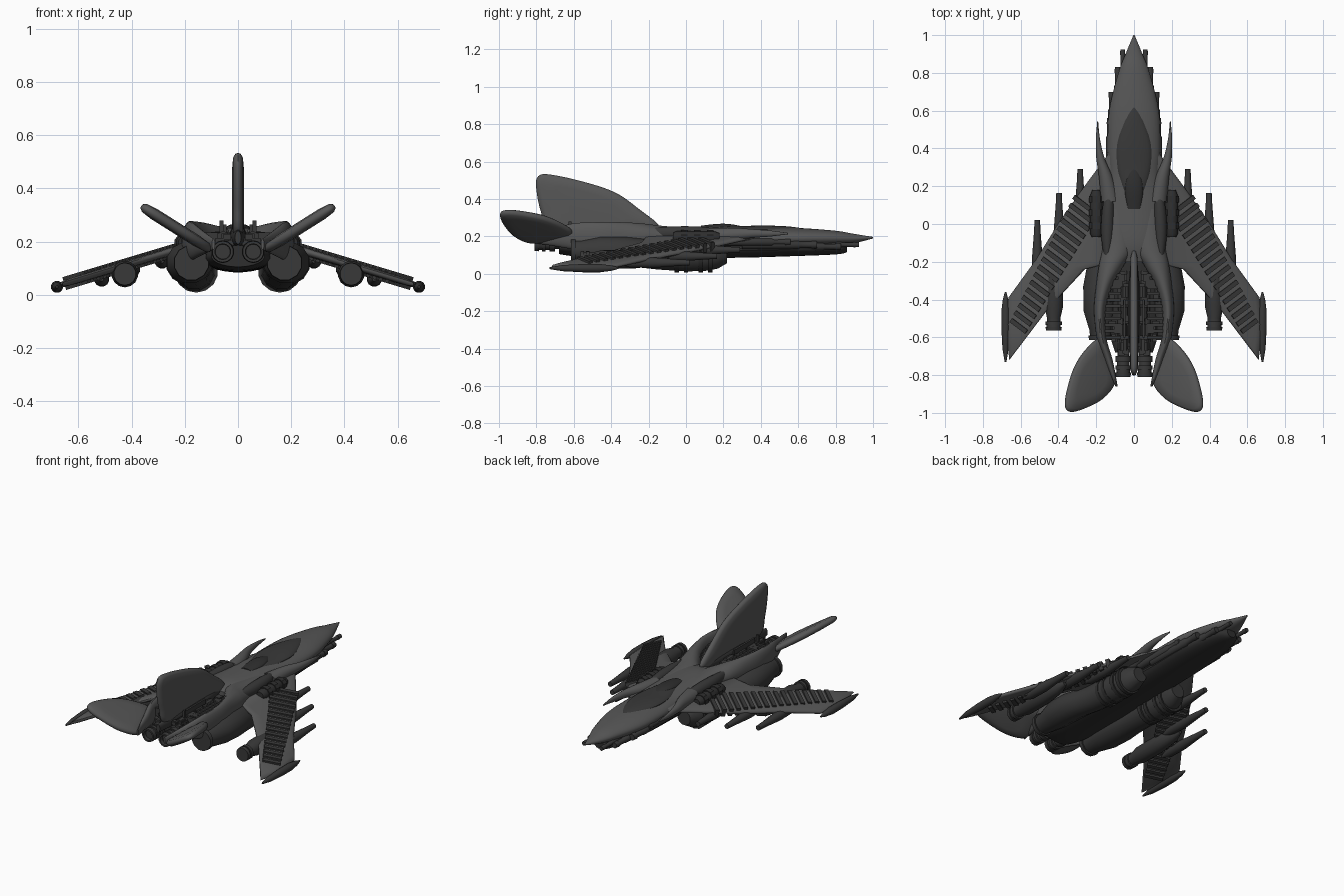
import bpy, bmesh, math, random
from mathutils import Vector, Matrix
random.seed(4)

def mat(name, v):
    m = bpy.data.materials.new(name)
    m.diffuse_color = (v, v, v, 1)
    return m

HULL, DARK, BELLY = mat("hull grey", 0.095), mat("dark grey", 0.040), mat("charcoal", 0.028)

def finish(name, bm, m, mirror=False, angle=35):
    bmesh.ops.recalc_face_normals(bm, faces=bm.faces)
    me = bpy.data.meshes.new(name)
    bm.to_mesh(me)
    bm.free()
    me.materials.append(m)
    me.shade_smooth()
    me.set_sharp_from_angle(angle=math.radians(angle))
    ob = bpy.data.objects.new(name, me)
    bpy.context.collection.objects.link(ob)
    if mirror:
        ob.modifiers.new("mirror", 'MIRROR').use_clip = False
        ob.modifiers["mirror"].use_mirror_merge = False
    return ob

def spline(pts, closed, k=5):
    """Catmull-Rom resampling of a list of tuples."""
    n, out = len(pts), []
    at = lambda i: Vector(pts[i % n] if closed else pts[max(0, min(n - 1, i))])
    for i in range(n if closed else n - 1):
        a, b, c, d = at(i - 1), at(i), at(i + 1), at(i + 2)
        for j in range(k):
            t = j / k
            out.append(0.5 * (2 * b + (c - a) * t + (2 * a - 5 * b + 4 * c - d) * t * t
                              + (3 * b - a - 3 * c + d) * t ** 3))
    return out if closed else out + [Vector(pts[-1])]

def loft_bm(bm, secs, n=24, smooth=True):
    """Elliptical rings along y: (y, centre x, centre z, radius x, radius z)."""
    if smooth:
        secs = spline(secs, False)
    rings = []
    for y, cx, cz, rx, rz in secs:
        rx, rz = max(rx, .002), max(rz, .002)
        rings.append([bm.verts.new((cx + rx * math.cos(a), y, cz + rz * math.sin(a)))
                      for a in (2 * math.pi * (i + .5) / n for i in range(n))])
    for r, s in zip(rings, rings[1:]):
        for i in range(n):
            bm.faces.new((r[i], r[(i + 1) % n], s[(i + 1) % n], s[i]))
    bm.faces.new(rings[0])
    bm.faces.new(rings[-1])

def loft(name, secs, m, mirror=False, n=24, smooth=True):
    bm = bmesh.new()
    loft_bm(bm, secs, n, smooth)
    return finish(name, bm, m, mirror)

def tube(name, prof, x, z, m, mirror=True, n=12):
    return loft(name, [(y, x, z, r, r) for y, r in prof], m, mirror, n, False)

def blade(name, outline, fn, t, m, mirror=False, curved=True):
    """Pillowed plate: outline (u, v), fn maps (u, v, height) to space."""
    pts = spline(outline, True) if curved else [Vector(p) for p in outline]
    c = sum(pts, Vector((0, 0))) / len(pts)
    bm, rings = bmesh.new(), []
    for s, h in ((.6, -1), (.9, -.8), (.985, -.4), (1, 0), (.985, .4), (.9, .8), (.6, 1)):
        rings.append([bm.verts.new(fn(*(c + (p - c) * s), h * t)) for p in pts])
    n = len(pts)
    for r, q in zip(rings, rings[1:]):
        for i in range(n):
            bm.faces.new((r[i], r[(i + 1) % n], q[(i + 1) % n], q[i]))
    bm.faces.new(rings[0])
    bm.faces.new(rings[-1])
    return finish(name, bm, m, mirror, 50)

def box(bm, c, size, rot=Matrix()):
    bmesh.ops.create_cube(bm, size=1, matrix=Matrix.Translation(c) @ rot @ Matrix.Diagonal((*size, 1)))

# Main hull, nose to waist
loft("hull", [(1.0, 0, .193, .003, .004), (.9, 0, .188, .045, .025), (.8, 0, .19, .083, .04),
              (.6, 0, .19, .132, .055), (.4, 0, .19, .14, .058), (.25, 0, .19, .135, .06),
              (.08, 0, .19, .155, .062), (-.1, 0, .19, .15, .062), (-.2, 0, .18, .12, .05)], HULL, n=32)
# Dark belly plate and rear engine bay floor
loft("belly", [(.86, 0, .14, .03, .025), (.8, 0, .138, .075, .035), (.55, 0, .135, .115, .042),
               (.25, 0, .13, .12, .045), (-.2, 0, .135, .13, .05), (-.55, 0, .14, .13, .05),
               (-.68, 0, .145, .1, .04)], BELLY)
# Canopy and the hump behind it
loft("canopy", [(.64, 0, .236, .003, .004), (.55, 0, .236, .05, .017), (.42, 0, .234, .09, .024),
                (.3, 0, .234, .088, .022), (.18, 0, .236, .06, .022), (.08, 0, .24, .03, .012)], DARK)
loft("canopy_hump", [(.32, 0, .246, .003, .003), (.24, 0, .247, .04, .018), (.17, 0, .246, .048, .021),
                     (.08, 0, .245, .035, .012)], BELLY)
# Dark flank panels beside the waist
loft("flank_panel", [(.2, .125, .215, .004, .01), (.1, .135, .217, .03, .033), (-.05, .14, .217, .034, .037),
                     (-.19, .14, .215, .018, .03)], DARK, True)
# Shoulder horns sweeping forward
loft("shoulder_horn", [(.545, .192, .215, .002, .004), (.45, .191, .215, .011, .016), (.35, .178, .215, .022, .024),
                       (.25, .15, .21, .036, .036), (.12, .125, .2, .05, .045)], HULL, True)
# Rear arms that enclose the engine bay
loft("rear_arm", [(.08, .085, .2, .05, .04), (-.12, .085, .2, .08, .056), (-.22, .12, .2, .066, .068),
                  (-.32, .155, .195, .045, .08), (-.45, .18, .195, .032, .082), (-.6, .172, .2, .026, .07),
                  (-.72, .135, .195, .022, .045), (-.86, .092, .19, .006, .02)], HULL, True)
# Stepped gun barrels along the nose
for i, (x, z, y0, y1, r) in enumerate([(.06, .155, .5, .925, .016), (.085, .145, .4, .83, .021),
                                       (.115, .155, .3, .70, .024), (.125, .17, .2, .56, .023)]):
    tube(f"nose_gun_{i}", [(y0, r), (y1 - .1, r), (y1 - .09, r * .75), (y1 - .03, r * .75),
                           (y1 - .03, r * .9), (y1, r * .8)], x, z, DARK)

# Swept drooping wings
def wing_z(x):
    return .238 - .3 * x
def on_wing(x, y, h):
    return Vector((x, y, wing_z(x) + h))
blade("wing", [(.10, .42), (.255, .21), (.39, .02), (.52, -.19), (.665, -.39), (.68, -.55), (.66, -.72),
               (.455, -.45), (.26, -.24), (.10, -.2)], on_wing, .016, HULL, True, False)
# Slats across each wing
bm = bmesh.new()
tilt = Matrix.Rotation(math.atan(.3), 4, 'Y')
for i in range(17):
    t = i / 16
    x, y = .25 + .355 * t, .095 - .635 * t
    box(bm, (x, y, wing_z(x)), (.165 - .06 * t, .024, .05), tilt @ Matrix.Rotation(math.radians(36), 4, 'Z'))
finish("wing_slats", bm, DARK, True)
# Wing tip pods
tube("wingtip_pod", [(-.73, .005), (-.66, .017), (-.55, .023), (-.46, .023), (-.4, .015), (-.36, .004)],
     .68, .03, DARK)
# Wing guns
for i, (x, y) in enumerate([(.285, .29), (.397, .165), (.512, .02)]):
    tube(f"wing_gun_{i}", [(y - .38, .008), (y - .32, .027), (y - .2, .029), (y - .06, .018), (y, .015)],
         x, wing_z(x) - .025, DARK)
# Under-wing engine pods with ringed nozzle
tube("wing_pod", [(-.1, .012), (-.16, .036), (-.28, .05), (-.44, .05), (-.5, .036), (-.515, .036),
                  (-.515, .044), (-.535, .044), (-.535, .038), (-.545, .038), (-.545, .044), (-.565, .042)],
     .425, .078, DARK, n=14)

# Main nacelles, ringed front and faceted rear
loft("nacelle", [(.22, .14, .1, .045, .045), (.17, .15, .095, .068, .07), (.1, .155, .09, .076, .078),
                 (.0, .16, .09, .078, .08), (-.15, .165, .1, .075, .08), (-.24, .175, .11, .08, .08),
                 (-.33, .182, .118, .09, .082), (-.46, .182, .122, .088, .08), (-.56, .175, .12, .064, .064),
                 (-.59, .175, .12, .06, .06), (-.59, .175, .12, .068, .068), (-.615, .175, .12, .066, .066),
                 (-.615, .175, .12, .05, .05)], DARK, True, 12, False)
bm = bmesh.new()
for y in (.13, .08, -.0, -.05):
    loft_bm(bm, [(y - .012, .157, .091, .083, .083), (y + .012, .157, .091, .083, .083)], 14, False)
for y in (.13, .06, -.01):
    loft_bm(bm, [(y - .017, .2, .195, .04, .038), (y + .017, .2, .195, .04, .038)], 10, False)
loft_bm(bm, [(-.07, .2, .195, .025, .025), (-.05, .2, .195, .034, .033), (.15, .2, .195, .034, .033),
             (.18, .2, .195, .022, .022)], 10, False)
finish("nacelle_rings", bm, BELLY, True)

# Twin inner engines at the tail
tube("inner_engine", [(-.25, .03), (-.6, .035), (-.64, .03), (-.7, .03), (-.7, .042), (-.73, .042), (-.73, .034),
                      (-.75, .034), (-.75, .043), (-.77, .043), (-.77, .036), (-.785, .036), (-.785, .042),
                      (-.81, .04), (-.81, .03), (-.79, .028)], .057, .162, DARK, n=14)
# Ribs and small machinery in the engine bay
bm = bmesh.new()
for i in range(11):
    y = -.27 - .033 * i
    box(bm, (.115, y, .21), (.09, .016, .05))
for i in range(26):
    y = random.uniform(-.7, -.28)
    x = random.uniform(.03, .12 if y > -.62 else .09)
    box(bm, (x, y, random.uniform(.19, .225)),
        [random.uniform(.018, .045) for k in range(3)])
for x, y in ((.045, -.36), (.05, -.47), (.06, -.56), (.055, -.64)):
    loft_bm(bm, [(y - .03, x, .215, .024, .024), (y + .03, x, .215, .024, .024)], 10, False)
box(bm, (.062, -.62, .235), (.014, .014, .09))
box(bm, (.05, -.5, .25), (.012, .2, .03))
finish("bay_machinery", bm, DARK, True)

# Tall centre fin on a dark spine
blade("centre_fin", [(-.14, .25), (-.25, .345), (-.38, .435), (-.56, .495), (-.74, .532), (-.795, .515),
                     (-.8, .45), (-.775, .33), (-.72, .22), (-.45, .2), (-.22, .21)],
      lambda u, v, h: Vector((h, u, v)), .023, HULL)
loft("fin_spine", [(-.14, 0, .235, .004, .01), (-.3, 0, .225, .028, .035), (-.55, 0, .22, .03, .04),
                   (-.79, 0, .215, .012, .025)], DARK)
# Canted leaf-shaped tail fins
blade("tail_fin", [(.175, -.605), (.25, -.66), (.315, -.76), (.355, -.89), (.362, -.97), (.33, -.995),
                   (.25, -.972), (.16, -.92), (.1, -.83), (.125, -.7)],
      lambda u, v, h: Vector((u - .53 * h, v, .168 + .63 * (u - .1) + .85 * h)), .022, HULL, True)
